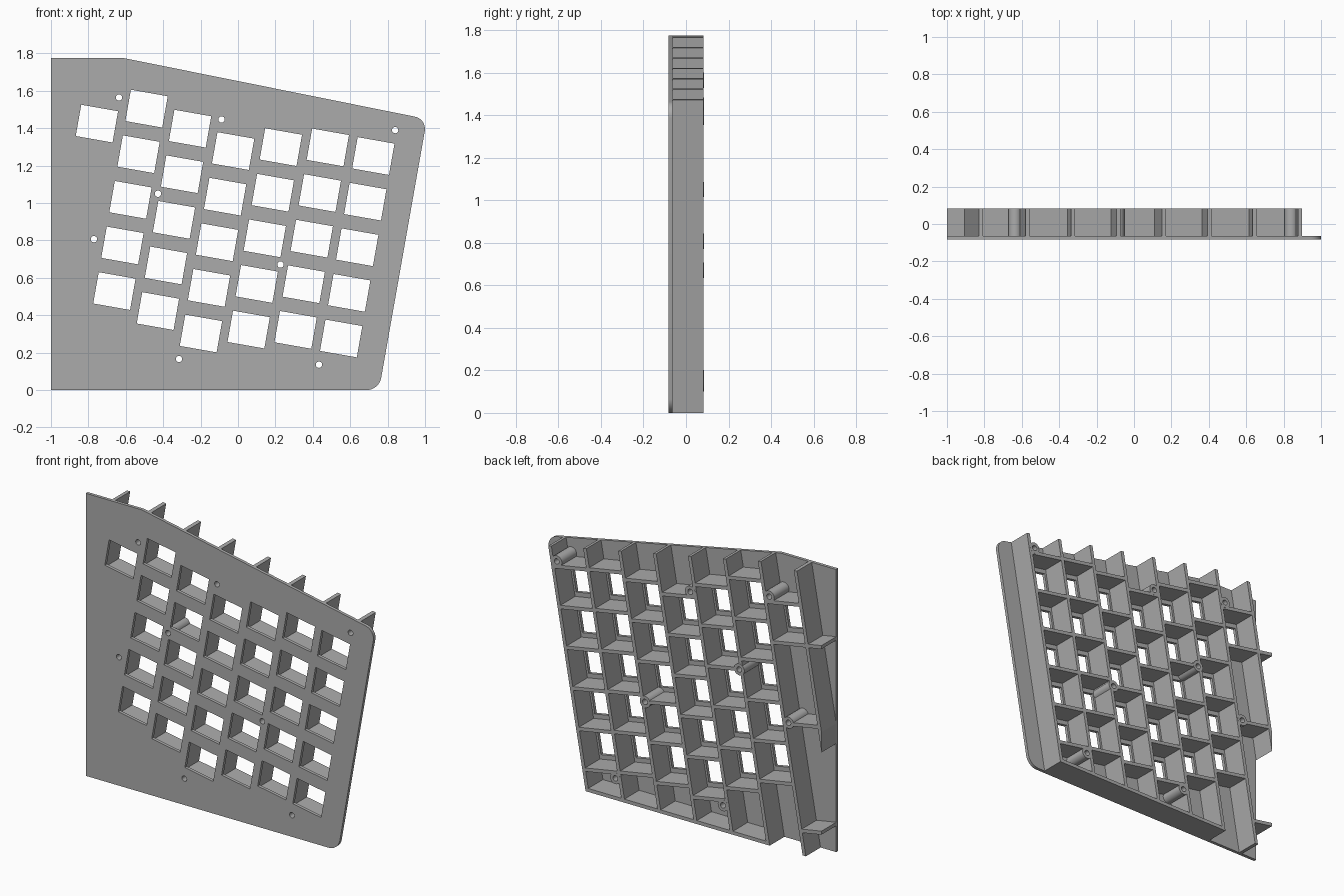
import bpy, bmesh, math
from mathutils import Vector, Matrix

cube = bpy.data.objects.get("Cube")
if cube:
    bpy.data.objects.remove(cube, do_unlink=True)

FRONT, PLATE_BACK, BACK = -0.083, -0.063, 0.083
PITCH, RIB = 0.2476, 0.022
HOLE = (0.2, 0.17)
TILT = Matrix.Rotation(math.radians(10), 4, 'Y')  # key grid leans to the right

grey = bpy.data.materials.new("plastic_grey")
grey.use_nodes = True
grey.diffuse_color = (0.41, 0.41, 0.41, 1)
grey.node_tree.nodes["Principled BSDF"].inputs["Base Color"].default_value = (0.41, 0.41, 0.41, 1)


def make_object(name, bm):
    bmesh.ops.recalc_face_normals(bm, faces=bm.faces)
    mesh = bpy.data.meshes.new(name)
    bm.to_mesh(mesh)
    bm.free()
    mesh.materials.append(grey)
    obj = bpy.data.objects.new(name, mesh)
    bpy.context.collection.objects.link(obj)
    return obj


def grid_box(bm, u0, u1, v0, v1, y0, y1):
    """Box in tilted grid coordinates: u across, v up."""
    size = Matrix.Diagonal((u1 - u0, y1 - y0, v1 - v0, 1))
    place = Matrix.Translation(((u0 + u1) / 2, (y0 + y1) / 2, (v0 + v1) / 2))
    return bmesh.ops.create_cube(bm, size=1, matrix=TILT @ place @ size)["verts"]


def pin(bm, x, z, radius, y0, y1):
    place = Matrix.Translation((x, (y0 + y1) / 2, z)) @ Matrix.Rotation(math.pi / 2, 4, 'X')
    bmesh.ops.create_cone(bm, cap_ends=True, segments=24, radius1=radius, radius2=radius,
                          depth=y1 - y0, matrix=place)


def cut(obj, cutter, self_overlap=False):
    mod = obj.modifiers.new("cut", 'BOOLEAN')
    mod.operation = 'DIFFERENCE'
    mod.solver = 'EXACT'
    mod.use_self = self_overlap
    mod.object = cutter
    bpy.context.view_layer.objects.active = obj
    bpy.ops.object.modifier_apply(modifier=mod.name)


# Key columns: (column number, height of top key, number of keys)
columns = [(-4, 1.272, 1), (-3, 1.397, 5), (-2, 1.332, 5), (-1, 1.254, 5),
           (0, 1.319, 5), (1, 1.361, 5), (2, 1.358, 5)]
screws = [(-0.636, 1.564), (-0.088, 1.447), (0.84, 1.39), (-0.428, 1.05),
          (-0.77, 0.807), (0.227, 0.671), (-0.315, 0.166), (0.433, 0.136)]

# Front plate outline with two rounded corners
outline = [(-1, 0), (-1, 1.775), (-0.61, 1.775), (1.01, 1.449), (0.754, 0)]
bm = bmesh.new()
verts = [bm.verts.new((x, FRONT, z)) for x, z in outline]
bm.faces.new(verts)
bmesh.ops.bevel(bm, geom=verts[3:], offset=0.065, segments=8, profile=0.5, affect='VERTICES')
sheet = bmesh.ops.extrude_face_region(bm, geom=bm.faces[:])["geom"]
bmesh.ops.translate(bm, vec=(0, PLATE_BACK - FRONT, 0),
                    verts=[g for g in sheet if isinstance(g, bmesh.types.BMVert)])
plate = make_object("front_plate", bm)

# Cutters for key openings and screw holes
bm = bmesh.new()
for col, top, count in columns:
    for row in range(count):
        u, v = col * PITCH, top - row * PITCH
        grid_box(bm, u - HOLE[0] / 2, u + HOLE[0] / 2, v - HOLE[1] / 2, v + HOLE[1] / 2, -0.2, 0)
key_cutter = make_object("key_cutter", bm)
bm = bmesh.new()
for x, z in screws:
    pin(bm, x, z, 0.017, -0.2, 0.2)
screw_cutter = make_object("screw_cutter", bm)

# Rib grid behind the plate
bm = bmesh.new()
START = PLATE_BACK - 0.004
for k in range(-5, 3):
    u = (k + 0.5) * PITCH
    grid_box(bm, u - RIB / 2, u + RIB / 2, -0.5, 2, START, BACK)


def ledge(u0, u1, v):
    grid_box(bm, u0, u1, v - RIB / 2, v + RIB / 2, START, BACK)


for col, top, count in columns:
    for row in range(count + 1):
        left = -1.4 if (col == -4 and row == 1) else (col - 0.5) * PITCH
        ledge(left, (col + 0.5) * PITCH, top + (0.5 - row) * PITCH)
ledge(-4.5 * PITCH, -3.5 * PITCH, 0.653)
ledge(-1.4, -3.5 * PITCH, 0.0)

# Trim the ribs to the plate's edges
top_edge = Vector((1.62, 0, -0.326))
trims = [((-1, 0, 0), (-1, 0, 0)), ((0, 0, 0), (0, 0, -1)), ((0, 0, 1.775), (0, 0, 1)),
         ((-0.61, 0, 1.775), (-top_edge.z, 0, top_edge.x))]
for point, normal in trims:
    result = bmesh.ops.bisect_plane(bm, geom=bm.verts[:] + bm.edges[:] + bm.faces[:],
                                    plane_co=point, plane_no=normal, clear_outer=True)
    edges = [g for g in result["geom_cut"] if isinstance(g, bmesh.types.BMEdge)]
    if edges:
        bmesh.ops.edgeloop_fill(bm, edges=edges)

# Bottom wall
bmesh.ops.create_cube(bm, size=1, matrix=Matrix.Translation((0, (START + BACK) / 2, RIB / 2))
                      @ Matrix.Diagonal((1.27, BACK - START, RIB, 1)))
ribs = make_object("rib_grid", bm)

# Screw posts
bm = bmesh.new()
for x, z in screws:
    pin(bm, x, z, 0.036, START, BACK + 0.0005)
posts = make_object("screw_posts", bm)

cut(plate, key_cutter)
cut(plate, screw_cutter)
cut(posts, screw_cutter)
cut(posts, key_cutter)
cut(ribs, screw_cutter, True)
for cutter in (key_cutter, screw_cutter):
    bpy.data.objects.remove(cutter, do_unlink=True)

# Smooth the round parts, keep the edges sharp
bpy.ops.object.select_all(action='DESELECT')
for obj in (plate, posts):
    obj.select_set(True)
bpy.context.view_layer.objects.active = plate
bpy.ops.object.shade_smooth_by_angle(angle=math.radians(30))
